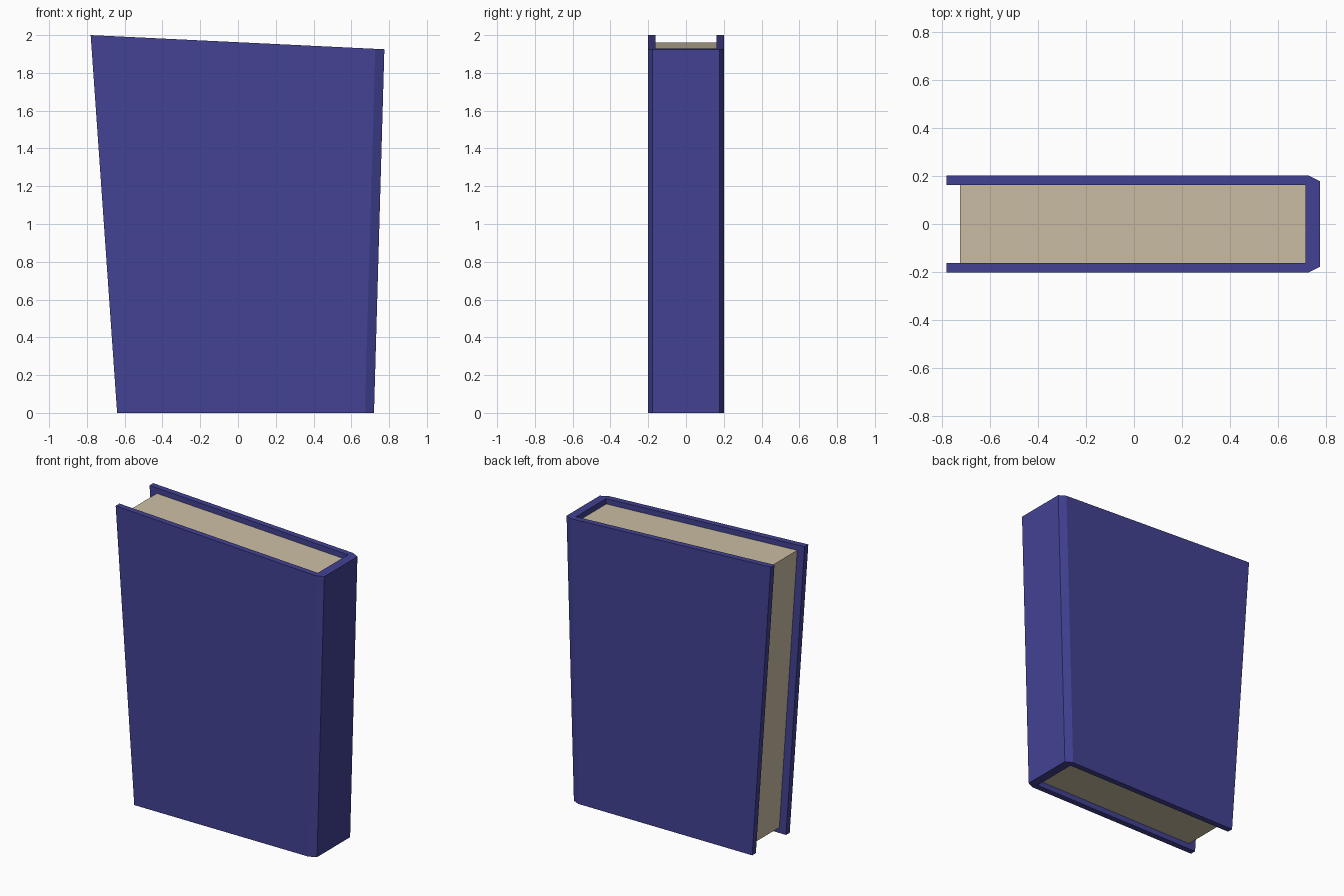
import bpy
import bmesh

cube = bpy.data.objects.get("Cube")
if cube:
    bpy.data.objects.remove(cube)

# Tapered outline of the book: (x, z) of each corner
FORE = ((-0.64, 0.0), (-0.78, 2.0))
SPINE = ((0.72, 0.0), (0.775, 1.925))


def material(name, colour):
    mat = bpy.data.materials.new(name)
    mat.use_nodes = True
    mat.diffuse_color = colour
    mat.node_tree.nodes["Principled BSDF"].inputs["Base Color"].default_value = colour
    return mat


def top_height(x):
    (x0, z0), (x1, z1) = FORE[1], SPINE[1]
    return z0 + (z1 - z0) * (x - x0) / (x1 - x0)


def tapered_prism(name, profile, inset, mat):
    """Loft a plan profile of (edge, offset from edge, y) from base to sloping top."""
    bm = bmesh.new()
    rings = []
    for top in (False, True):
        ring = []
        for edge, offset, y in profile:
            (xa, za), (xb, zb) = edge
            lean = (xb - xa) / (zb - za)
            x = (xb - lean * inset if top else xa + lean * inset) + offset
            z = top_height(x) - inset if top else inset
            ring.append(bm.verts.new((x, y, z)))
        rings.append(ring)
    low, high = rings
    bm.faces.new(low)
    bm.faces.new(high)
    for i in range(len(low)):
        j = (i + 1) % len(low)
        bm.faces.new((low[i], low[j], high[j], high[i]))
    bmesh.ops.recalc_face_normals(bm, faces=bm.faces)
    mesh = bpy.data.meshes.new(name)
    bm.to_mesh(mesh)
    bm.free()
    mesh.materials.append(mat)
    obj = bpy.data.objects.new(name, mesh)
    bpy.context.collection.objects.link(obj)
    return obj


blue = material("cover blue", (0.054, 0.054, 0.295, 1))
cream = material("page cream", (0.60, 0.515, 0.37, 1))

# Cover: U-shaped boards and spine with chamfered outer corners
half = [(SPINE, 0, 0.178), (SPINE, -0.048, 0.202), (FORE, 0, 0.202),
        (FORE, 0, 0.162), (SPINE, -0.06, 0.162)]
mirrored = [(edge, offset, -y) for edge, offset, y in reversed(half)]
tapered_prism("cover", half + mirrored, 0.0, blue)

# Page block: recessed from the cover on its three open sides
pages = [(FORE, 0.053, -0.162), (SPINE, -0.06, -0.162),
         (SPINE, -0.06, 0.162), (FORE, 0.053, 0.162)]
tapered_prism("pages", pages, 0.037, cream)
